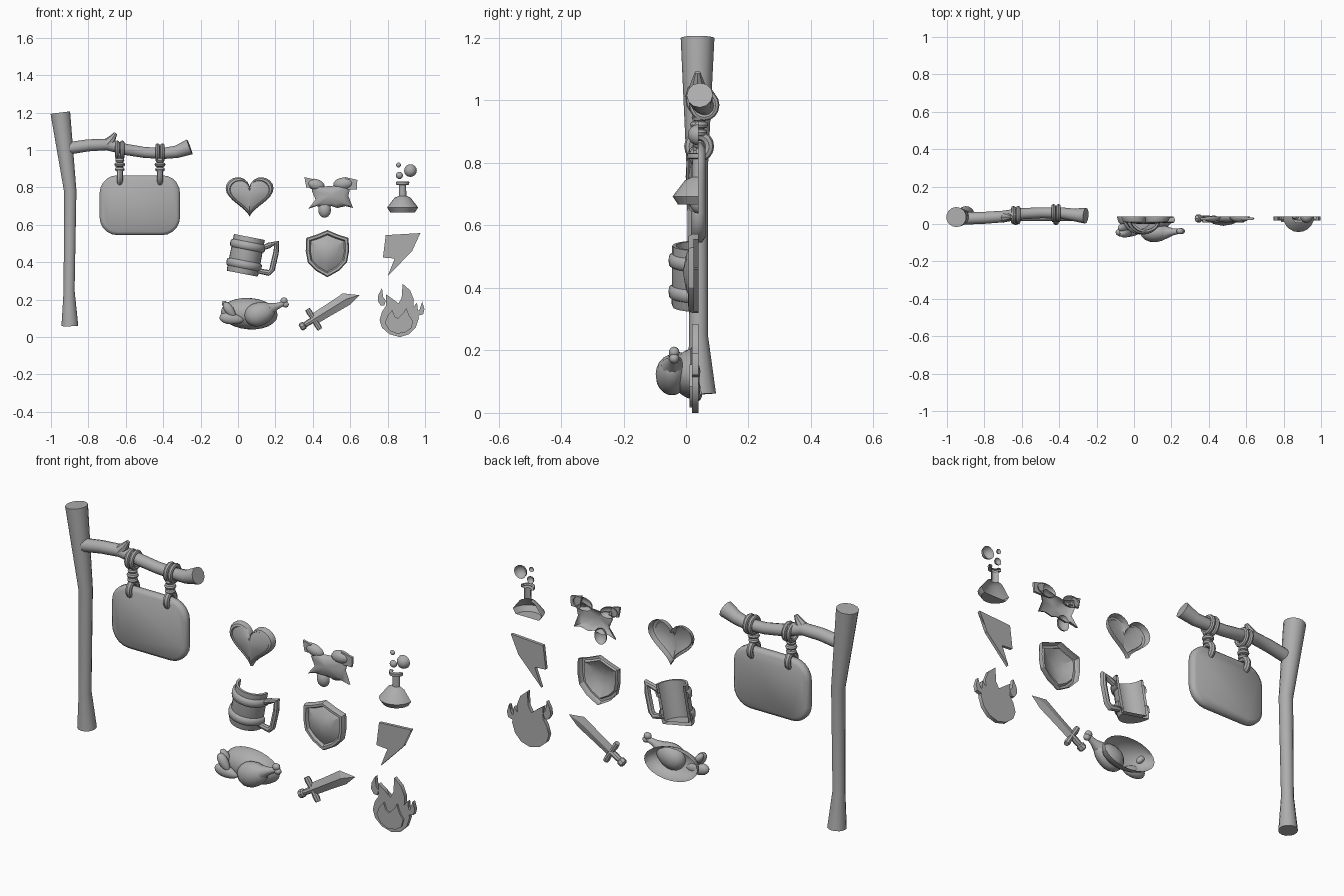
import bpy, bmesh, math
from mathutils import Vector, Matrix

if "Cube" in bpy.data.objects:
    bpy.data.objects.remove(bpy.data.objects["Cube"])

GREY = bpy.data.materials.new("stone grey")
GREY.diffuse_color = (0.42, 0.42, 0.42, 1)
GREY.use_nodes = True
GREY.node_tree.nodes["Principled BSDF"].inputs["Base Color"].default_value = GREY.diffuse_color
BACK = 0.04  # plane the icons are cut on


def finish(name, bm, angle=40, recalc=True):
    if recalc:
        bmesh.ops.recalc_face_normals(bm, faces=bm.faces)
    me = bpy.data.meshes.new(name)
    bm.to_mesh(me)
    bm.free()
    ob = bpy.data.objects.new(name, me)
    bpy.context.collection.objects.link(ob)
    me.materials.append(GREY)
    bpy.ops.object.select_all(action='DESELECT')
    ob.select_set(True)
    bpy.context.view_layer.objects.active = ob
    bpy.ops.object.shade_smooth_by_angle(angle=math.radians(angle))
    return ob


def skin(bm, rings, closed=True):
    """Bridge successive rings of verts with quads."""
    for a, b in zip(rings, rings[1:]):
        n = len(a)
        for i in range(n if closed else n - 1):
            j = (i + 1) % n
            bm.faces.new((a[i], a[j], b[j], b[i]))


def tube(name, pts, radii, n=12, ref=(0, 1, 0), loop=False, cut=False):
    pts = [Vector(p) for p in pts]
    bm, rings, m = bmesh.new(), [], len(pts)
    for i, p in enumerate(pts):
        a = pts[(i - 1) % m] if loop else pts[max(i - 1, 0)]
        b = pts[(i + 1) % m] if loop else pts[min(i + 1, m - 1)]
        t = (b - a).normalized()
        u = (Vector(ref) - t * t.dot(Vector(ref))).normalized()
        v = t.cross(u)
        r = radii[i] if isinstance(radii, (list, tuple)) else radii
        rings.append([bm.verts.new(p + r * (u * math.cos(k * math.tau / n) + v * math.sin(k * math.tau / n)))
                      for k in range(n)])
    if loop:
        skin(bm, rings + [rings[0]])
    else:
        skin(bm, rings)
        bm.faces.new(rings[0])
        bm.faces.new(rings[-1])
    return finish(name, bm)


def ring(name, c, ry, rz, r, axis='X', n=16):
    """Rope ring around the X axis (upright) or the Z axis (flat)."""
    pts = []
    for k in range(n):
        s, q = math.sin(k * math.tau / n), math.cos(k * math.tau / n)
        d = (0, ry * q, rz * s) if axis == 'X' else (ry * q, rz * s, 0)
        pts.append(Vector(c) + Vector(d))
    return tube(name, pts, r, 8, (1, 0, 0) if axis == 'X' else (0, 0, 1), True)


def shell(name, outline, centre, rings, pole, angle=30):
    """Open-backed relief: outline scaled about its centre at each (scale, y)."""
    bm = bmesh.new()
    cx, cz = centre
    rs = [[bm.verts.new((cx + (x - cx) * s, y, cz + (z - cz) * s)) for x, z in outline] for s, y in rings]
    skin(bm, rs)
    tip = bm.verts.new((cx, pole, cz))
    last = rs[-1]
    for i in range(len(last)):
        bm.faces.new((last[i], last[(i + 1) % len(last)], tip))
    return finish(name, bm, angle)


def plate(name, outline, y0, y1):
    """Flat cut-out between two depths."""
    bm = bmesh.new()
    rs = [[bm.verts.new((x, y, z)) for x, z in outline] for y in (y0, y1)]
    skin(bm, rs)
    caps = [bm.faces.new(r) for r in rs]
    bmesh.ops.triangulate(bm, faces=caps)
    return finish(name, bm)


def blob(name, loc, size, turn=0, u=16, v=10, cut=True, taper=0):
    """Ellipsoid turned about Y; cut flat and open at the back plane."""
    bm = bmesh.new()
    bmesh.ops.create_uvsphere(bm, u_segments=u, v_segments=v, radius=1)
    for w in bm.verts:  # taper narrows the +x end
        k = 1 - taper * w.co.x
        w.co = Vector((w.co.x * size[0], w.co.y * size[1] * k, w.co.z * size[2] * k))
    bm.transform(Matrix.Translation(loc) @ Matrix.Rotation(math.radians(-turn), 4, 'Y'))
    if cut:
        bmesh.ops.bisect_plane(bm, geom=bm.verts[:] + bm.edges[:] + bm.faces[:],
                               plane_co=(0, BACK, 0), plane_no=(0, 1, 0), clear_outer=True)
    return finish(name, bm)


def half_lathe(name, profile, loc, tilt=0, n=10, angle=35):
    """Front half of a turned (radius, height) profile, open at the back."""
    bm = bmesh.new()
    rs = [[bm.verts.new((r * math.cos(math.pi * (1 + k / n)), r * math.sin(math.pi * (1 + k / n)), z))
           for k in range(n + 1)] for r, z in profile]
    skin(bm, rs, False)
    bmesh.ops.remove_doubles(bm, verts=bm.verts, dist=1e-5)
    bm.transform(Matrix.Translation(loc) @ Matrix.Rotation(math.radians(tilt), 4, 'Y'))
    return finish(name, bm, angle)


# Post, branch and twig
tube("post", [(-.899, .05, .06), (-.903, .04, .25), (-.897, .036, .78), (-.95, .037, 1.2)],
     [.046, .03, .034, .054], 14)
tube("branch", [(-.9, .03, 1.01), (-.8, .033, 1.025), (-.7, .04, 1.03), (-.6, .055, 1.003),
                (-.5, .06, .987), (-.4, .06, .982), (-.33, .05, .99), (-.258, .044, 1.017)],
     [.033, .032, .031, .03, .029, .03, .033, .042], 12)
tube("twig", [(-.7, .038, 1.03), (-.672, .037, 1.062), (-.654, .037, 1.09)], [.032, .02, .009], 8)

# Hanging board with rounded corners and softened edges
bm = bmesh.new()
layers = []
for inset, y in ((.018, .016), (0, .028), (0, .051), (.018, .063)):
    r = .095 - inset
    layers.append([bm.verts.new((-.525 + sx * .12 + r * math.cos(a), y, .705 + sz * .065 + r * math.sin(a)))
                   for q, (sx, sz) in enumerate(((1, 1), (-1, 1), (-1, -1), (1, -1)))
                   for a in [math.pi / 2 * (q + k / 5) for k in range(6)]])
skin(bm, layers)
bm.faces.new(layers[0])
bm.faces.new(layers[-1])
finish("sign_board", bm, 60)

# Ropes: wraps on the branch, knot, loop through the board
for i, (x, zb, yb) in enumerate(((-.632, 1.0, .048), (-.417, .985, .058))):
    for dx in (-.013, .013):
        ring(f"rope_wrap_{i}", (x + dx, yb, zb), .037, .039, .012)
    for z, r in ((.945, .012), (.922, .017), (.897, .014)):
        ring(f"rope_knot_{i}", (x, .042, z), r, r, .012, 'Z', 12)
    tube(f"rope_core_{i}", [(x, .042, .875), (x, .045, .97)], .014, 8)
    ring(f"rope_loop_{i}", (x, .042, .853), .032, .034, .016)

# Heart
heart = []
for k in range(40):
    t = k * math.tau / 40
    heart.append((.062 + .008 * math.sin(t) ** 3 * 16, .766 + .0074 * (
        13 * math.cos(t) - 5 * math.cos(2 * t) - 2 * math.cos(3 * t) - math.cos(4 * t))))
shell("heart", heart, (.062, .757), [(1, .04), (1, .03), (.93, .012), (.84, .008), (.81, .013), (.5, .002)], -.001)

# Small creature hide
hide = [(.40, .825), (.46, .805), (.52, .81), (.57, .825), (.60, .80), (.59, .755), (.615, .69),
        (.575, .70), (.53, .69), (.50, .70), (.45, .69), (.42, .70), (.375, .685), (.415, .735), (.395, .78)]
shell("creature_body", hide, (.495, .76), [(1, .04), (.97, .03), (.72, .016)], .008, 60)
blob("creature_left_lobe", (.415, .04, .815), (.05, .03, .03), -15)
blob("creature_right_lobe", (.565, .04, .82), (.055, .032, .033), 5)
blob("creature_head", (.463, .04, .68), (.034, .03, .042))
plate("creature_left_ear", [(.355, .855), (.40, .845), (.42, .80), (.365, .80)], .022, .034)
plate("creature_right_ear", [(.575, .855), (.638, .84), (.635, .79), (.585, .79)], .022, .034)

# Potion flask and bubbles
half_lathe("flask", [(0, .667), (.066, .667), (.083, .693), (.043, .745), (.02, .755), (.019, .812),
                     (.035, .815), (.036, .83), (.022, .832), (.017, .826)], (.88, BACK, 0))
for x, z, r in ((.922, .89, .034), (.863, .864, .019), (.858, .92, .013)):
    blob("bubble", (x, BACK, z), (r, r, r), u=12, v=8)

# Tankard: staves, two hoops, handle
MUG, TILT = (.042, BACK, .437), 11
half_lathe("mug_body", [(0, -.1), (.082, -.1), (.086, -.09), (.084, .1), (.072, .1), (.07, -.085), (0, -.085)],
           MUG, TILT, 12)
for h in (-.05, .052):
    half_lathe("mug_hoop", [(.083, h - .022), (.094, h - .016), (.096, h), (.094, h + .016), (.083, h + .022)],
               MUG, TILT, 12, 60)
tube("mug_handle", [(.13, .022, .475), (.165, .022, .49), (.207, .022, .503), (.203, .022, .45),
                    (.182, .022, .36), (.165, .022, .343), (.10, .022, .355)],
     [.013, .015, .017, .015, .015, .016, .013], 8)

# Shield with raised rim and domed panel
shield = [(.478, .572), (.535, .548), (.591, .53), (.594, .46), (.583, .40), (.54, .355), (.478, .32),
          (.416, .355), (.373, .40), (.362, .46), (.365, .53), (.421, .548)]
shell("shield", shield, (.478, .452), [(1, .04), (1, .02), (.95, .008), (.84, .008), (.78, .022), (.45, .0)], -.01, 25)

# Lightning bolt
plate("lightning_bolt", [(.79, .545), (.975, .556), (.906, .465), (.936, .46), (.80, .325), (.838, .42),
                         (.775, .425)], .024, .04)
bolt = bpy.context.object
for v in bolt.data.vertices:  # mild slant of the lower arm
    if v.co.z < .47 and v.co.x > .9:
        v.co.x -= .005

# Roast bird: hollow body, leg with bone, wing
blob("roast_body", (.06, BACK, .125), (.152, .09, .084), -4, 20, 12)
blob("roast_thigh", (.118, -.045, .125), (.085, .052, .062), 20, taper=.15)
tube("leg_bone", [(.17, -.045, .15), (.21, -.042, .166), (.245, -.038, .18)], [.035, .018, .013], 10)
blob("bone_knob_upper", (.246, -.038, .194), (.02, .017, .018), u=10, v=8)
blob("bone_knob_lower", (.255, -.038, .174), (.018, .016, .016), u=10, v=8)
blob("wing_lower", (-.035, -.045, .098), (.065, .025, .03), -8, taper=.2)
blob("wing_upper", (-.045, -.05, .143), (.05, .022, .024), -55, taper=.2)
blob("wing_tip", (-.06, -.02, .165), (.035, .022, .018), -50)

# Sword along one diagonal axis
U, W = Vector((.85, 0, .527)), Vector((-.527, 0, .85))
G = Vector((.405, .03, .095))
bm = bmesh.new()
secs = [(.0, .03), (.1, .032), (.205, .036)]
rs = []
for s, w in secs:
    p = G + U * s
    rs.append([bm.verts.new(q) for q in (p + W * w, p + Vector((0, -.016, 0)), p - W * w, p + Vector((0, .009, 0)))])
skin(bm, rs)
bm.faces.new(rs[0])
tip = bm.verts.new((.65, .03, .224))
for i in range(4):
    bm.faces.new((rs[-1][i], rs[-1][(i + 1) % 4], tip))
finish("sword_blade", bm, 15)
tube("sword_guard", [G + W * k for k in (-.064, -.045, 0, .045, .064)], [.013, .016, .012, .016, .013], 8)
tube("sword_grip", [G - U * k for k in (0, .03, .058)], [.015, .016, .014], 8)
tube("sword_pommel", [G - U * k for k in (.055, .06, .08, .086)], [.014, .021, .021, .014], 8)

# Fire: main flame, raised inner flame, two side sparks
plate("flame", [(.88, .285), (.92, .25), (.94, .20), (.937, .16), (.957, .185), (.955, .14), (.967, .10),
                (.95, .05), (.915, .015), (.865, .0), (.81, .015), (.77, .05), (.757, .09), (.77, .135),
                (.79, .165), (.80, .195), (.79, .23), (.825, .205), (.842, .165), (.858, .18), (.875, .21),
                (.888, .245)], .02, .04)
plate("inner_flame", [(.785, .075), (.80, .115), (.825, .145), (.838, .11), (.855, .10), (.885, .13), (.90, .155),
                      (.915, .115), (.937, .085), (.925, .045), (.895, .025), (.85, .018), (.81, .035)],
      .011, .022)
plate("left_spark", [(.77, .262), (.775, .215), (.79, .195), (.782, .168), (.762, .17), (.747, .195), (.75, .225)],
      .02, .04)
plate("right_spark", [(.985, .19), (.997, .15), (.99, .122), (.965, .115), (.94, .13), (.945, .155), (.968, .14),
                      (.985, .16)], .02, .04)
